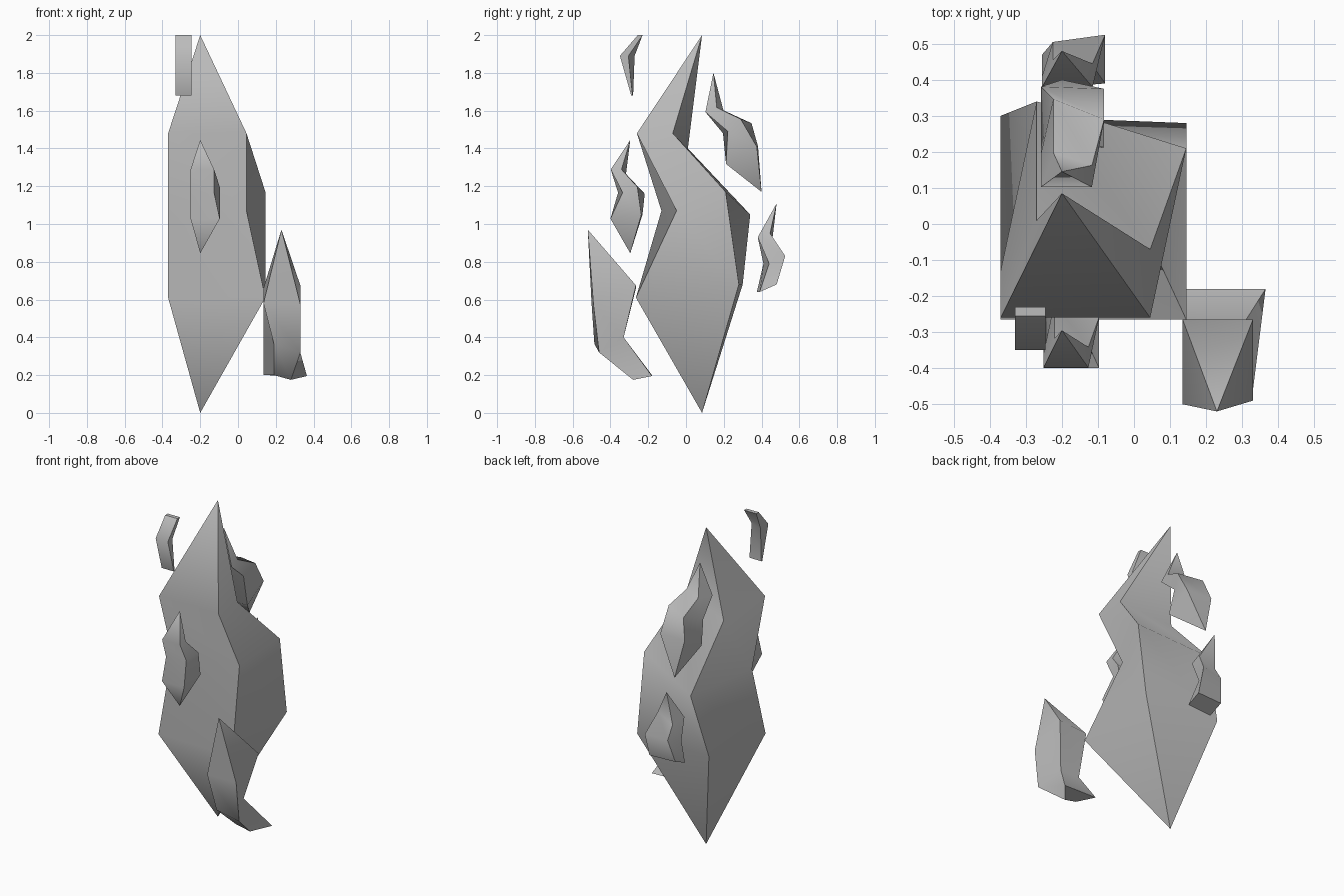
import bpy, bmesh
from math import radians
from mathutils import Matrix, Vector

cube = bpy.data.objects.get("Cube")
if cube:
    bpy.data.objects.remove(cube, do_unlink=True)

# Single stone colour
stone = bpy.data.materials.new("grey_stone")
stone.use_nodes = True
colour = (0.5, 0.5, 0.5, 1.0)
stone.diffuse_color = colour
stone.node_tree.nodes["Principled BSDF"].inputs["Base Color"].default_value = colour


def build_shard(name, rings, top=None, bottom=None, matrix=None):
    """Join stacked four-cornered rings; each end is a point or a flat cap.
    Corners run front -x, front +x, back +x, back -x."""
    bm = bmesh.new()
    loops = [[bm.verts.new(corner) for corner in ring] for ring in rings]
    sharp = []
    for upper, lower in zip(loops, loops[1:]):
        for i in range(4):
            j = (i + 1) % 4
            bm.faces.new((upper[i], lower[i], lower[j], upper[j]))
            sharp.append((upper[i], lower[i]))
    for loop, tip in ((loops[0], top), (loops[-1], bottom)):
        if tip is None:
            bm.faces.new(loop)
            sharp += [(loop[i], loop[i - 1]) for i in range(4)]
        else:
            point = bm.verts.new(tip)
            for i in range(4):
                bm.faces.new((point, loop[i], loop[i - 1]))
                sharp.append((point, loop[i]))
    # Crisp long corners, soft folds between the rings
    for face in bm.faces:
        face.smooth = True
    for a, b in sharp:
        bm.edges.get((a, b)).smooth = False
    bmesh.ops.recalc_face_normals(bm, faces=bm.faces)
    if matrix:
        bm.transform(matrix)
    mesh = bpy.data.meshes.new(name)
    bm.to_mesh(mesh)
    bm.free()
    mesh.materials.append(stone)
    shard = bpy.data.objects.new(name, mesh)
    bpy.context.collection.objects.link(shard)
    return shard


# Large central crystal
main_top = Vector((-0.2, 0.085, 2))
main_bottom = Vector((-0.2, 0.085, 0))
main_rings = [
    [(-0.37, -0.26, 1.48), (0.045, -0.26, 1.48), (0.045, -0.07, 1.48), (-0.27, 0.01, 1.4)],
    [(-0.37, -0.13, 1.07), (0.045, -0.05, 1.07), (0.145, 0.21, 1.17), (-0.27, 0.34, 1.05)],
    [(-0.37, -0.265, 0.61), (0.145, -0.265, 0.61), (0.145, 0.28, 0.68), (-0.37, 0.3, 0.68)],
]
build_shard("main_crystal", main_rings, main_top, main_bottom)


def build_copy(name, foot, scale, tilt):
    """Smaller copy of the central crystal standing on its lower tip."""
    matrix = (Matrix.Translation(foot) @ Matrix.Rotation(radians(tilt), 4, "X")
              @ Matrix.Scale(scale, 4) @ Matrix.Translation(-main_bottom))
    build_shard(name, main_rings, main_top, main_bottom, matrix)


# Small whole crystals, in front and behind
build_copy("front_small_crystal", (-0.2, -0.295, 0.845), 0.3, 0)
build_copy("back_upper_crystal", (-0.2, 0.4, 1.17), 0.34, 22)

# Broken crystal low on the left, with a kicked-back foot
build_shard("front_lower_crystal", [
    [(0.135, -0.5, 0.58), (0.33, -0.49, 0.575), (0.33, -0.265, 0.675), (0.135, -0.265, 0.66)],
    [(0.19, -0.485, 0.365), (0.33, -0.46, 0.32), (0.27, -0.33, 0.4), (0.135, -0.33, 0.4)],
    [(0.19, -0.29, 0.2), (0.28, -0.28, 0.175), (0.365, -0.18, 0.195), (0.135, -0.18, 0.2)],
], top=(0.23, -0.52, 0.97))

# Broken crystal behind, cut off flat below
build_shard("back_middle_crystal", [
    [(-0.255, 0.38, 0.93), (-0.115, 0.38, 0.93), (-0.115, 0.445, 0.95), (-0.225, 0.455, 0.9)],
    [(-0.255, 0.41, 0.79), (-0.115, 0.44, 0.79), (-0.08, 0.525, 0.83), (-0.225, 0.505, 0.82)],
    [(-0.255, 0.375, 0.64), (-0.08, 0.39, 0.64), (-0.08, 0.48, 0.68), (-0.255, 0.47, 0.68)],
], top=(-0.2, 0.48, 1.11))

# Bent sliver beside the peak: height, front, back on +x, back on -x
sliver = [(2.0, -0.255, -0.23, -0.23), (1.89, -0.35, -0.305, -0.272), (1.68, -0.29, -0.283, -0.28)]
right, left = -0.33, -0.245
build_shard("top_sliver", [
    [(right, front, z), (left, front, z), (left, back_left, z), (right, back_right, z)]
    for z, front, back_left, back_right in sliver
])
